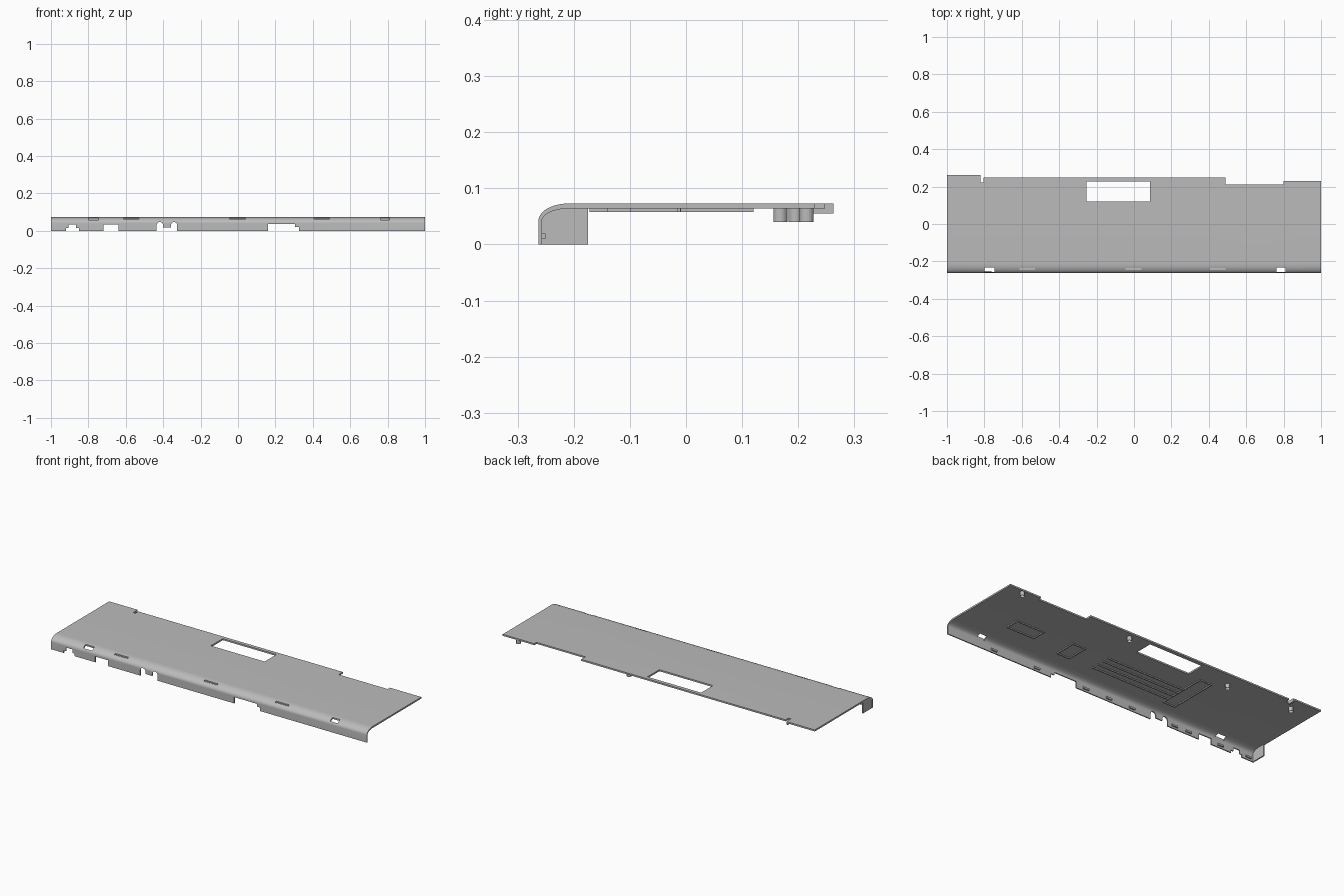
import bpy, bmesh, math

cube = bpy.data.objects.get("Cube")
if cube:
    bpy.data.objects.remove(cube, do_unlink=True)

grey = bpy.data.materials.new("plain grey")
grey.use_nodes = True
color = (0.5, 0.5, 0.5, 1)
grey.diffuse_color = color
grey.node_tree.nodes["Principled BSDF"].inputs["Base Color"].default_value = color

OUT, TOP, UNDER = -0.263, 0.073, 0.064


def make(name, bm):
    bmesh.ops.recalc_face_normals(bm, faces=bm.faces)
    mesh = bpy.data.meshes.new(name)
    bm.to_mesh(mesh)
    bm.free()
    mesh.materials.append(grey)
    ob = bpy.data.objects.new(name, mesh)
    bpy.context.scene.collection.objects.link(ob)
    return ob


def add_box(bm, x0, x1, y0, y1, z0, z1):
    verts = bmesh.ops.create_cube(bm, size=1)["verts"]
    for v in verts:
        v.co.x = x1 if v.co.x > 0 else x0
        v.co.y = y1 if v.co.y > 0 else y0
        v.co.z = z1 if v.co.z > 0 else z0


def boxes(name, items):
    bm = bmesh.new()
    for item in items:
        add_box(bm, *item)
    return make(name, bm)


def prism(name, profile, x0, x1):
    """Extrude a (y, z) profile along x."""
    bm = bmesh.new()
    face = bm.faces.new([bm.verts.new((x0, y, z)) for y, z in profile])
    ext = bmesh.ops.extrude_face_region(bm, geom=[face])["geom"]
    for v in ext:
        if isinstance(v, bmesh.types.BMVert):
            v.co.x = x1
    return make(name, bm)


def arc(cy, cz, ry, rz, steps=10):
    angles = [math.pi / 2 * i / steps for i in range(steps + 1)]
    return [(cy - ry * math.cos(a), cz + rz * math.sin(a)) for a in angles]


# Main shell: flat panel with a rolled front edge and a front wall
outer = [(OUT, 0)] + arc(-0.21, 0.042, 0.053, TOP - 0.042) + [(0.263, TOP)]
inner = [(-0.257, 0)] + arc(-0.21, 0.041, 0.047, UNDER - 0.041) + [(0.263, UNDER)]
shell = prism("cover_shell", outer + inner[::-1], -1, 1)

# Cutters for the stepped back edge, the window, the slots and the wall notches
cuts = []


def cut(*dims):
    cuts.append(boxes("cutter", [dims]))


for x0, x1, y in ((-0.81, 0.5, 0.248), (0.49, 0.8, 0.21), (0.79, 1.1, 0.23),
                  (-0.255, 0.085, None), (-0.82, -0.805, 0.222)):
    if y is None:
        cut(x0, x1, 0.12, 0.227, 0, 0.2)
    else:
        cut(x0, x1, y, 0.4, 0, 0.2)
for x0, x1 in ((-0.8, -0.745), (0.763, 0.81)):
    cut(x0, x1, -0.256, -0.233, 0.045, 0.2)
for x in (-0.57, -0.003, 0.448):
    cut(x - 0.042, x + 0.042, -0.247, -0.235, 0.062, 0.2)
for x0, x1, z in ((-0.92, -0.85, 0.015), (-0.905, -0.865, 0.035), (-0.72, -0.64, 0.033),
                  (-0.435, -0.325, 0.018), (0.16, 0.305, 0.036), (0.3, 0.325, 0.02)):
    cut(x0, x1, -0.3, -0.2, -0.1, z)
for x in (-0.418, -0.342):
    r = 0.017
    top = [(x + r * math.cos(math.pi * i / 10), 0.03 + r * math.sin(math.pi * i / 10))
           for i in range(11)]
    arch = prism("cutter", [(px, z) for px, z in [(x + r, -0.1)] + top + [(x - r, -0.1)]], 0, 0.1)
    for v in arch.data.vertices:
        v.co.x, v.co.y = v.co.y, -0.3 + v.co.x
    arch.data.flip_normals()
    cuts.append(arch)

bpy.context.view_layer.objects.active = shell
for cutter in cuts:
    cutter.hide_render = True
    mod = shell.modifiers.new("cut", "BOOLEAN")
    mod.operation, mod.solver, mod.object = "DIFFERENCE", "EXACT", cutter
    bpy.ops.object.modifier_apply(modifier=mod.name)
for cutter in cuts:
    bpy.data.objects.remove(cutter, do_unlink=True)

bpy.ops.object.select_all(action="DESELECT")
shell.select_set(True)
bpy.ops.object.shade_smooth_by_angle(angle=math.radians(30))

# End wall on one side only, following the rolled edge
prism("end_wall", [(-0.26, 0)] + arc(-0.21, 0.041, 0.05, 0.026) + [(-0.175, 0.067), (-0.175, 0)],
      -0.999, -0.992)

# Screw bosses under the back edge
for i, (x, y) in enumerate(((0.91, 0.215), (0.21, 0.215), (-0.47, 0.168), (-0.86, 0.195))):
    bm = bmesh.new()
    ring = bmesh.ops.create_circle(bm, segments=20, radius=0.0125, cap_ends=True)["verts"]
    face = bm.faces[:][0]
    bore = bmesh.ops.inset_individual(bm, faces=[face], thickness=0.006)
    bmesh.ops.translate(bm, verts=face.verts[:], vec=(0, 0, 0.018))
    rim = [e for e in bm.edges if e.is_boundary]
    up = bmesh.ops.extrude_edge_only(bm, edges=rim)["geom"]
    bmesh.ops.translate(bm, verts=[g for g in up if isinstance(g, bmesh.types.BMVert)],
                        vec=(0, 0, 0.026))
    bmesh.ops.translate(bm, verts=bm.verts, vec=(x, y, 0.04))
    make(f"screw_boss_{i + 1}", bm)

# Thin ribs on the underside
T, LOW = 0.006, 0.058


def frame(x0, x1, y0, y1):
    return [(x0, x1, y0, y0 + T, LOW, 0.066), (x0, x1, y1 - T, y1, LOW, 0.066),
            (x0, x0 + T, y0 + T, y1 - T, LOW, 0.066), (x1 - T, x1, y0 + T, y1 - T, LOW, 0.066)]


boxes("rib_frame_wide", frame(0.57, 0.75, -0.1, -0.015))
boxes("rib_frame_small", frame(0.305, 0.39, -0.14, -0.01))
boxes("rib_frame_long", frame(-0.41, -0.33, -0.172, 0.12))
boxes("long_ribs", [(-0.33, 0.16, y, y + T, LOW, 0.066) for y in (-0.015, -0.055, -0.095, -0.135)])

# Edge rib beside the slit in the back corner
boxes("corner_rib", [(-0.828, -0.82, 0.225, 0.263, 0.055, 0.066)])

# Snap clips on the inside of the front wall
boxes("front_clips", [(x - 0.018, x + 0.018, -0.259, -0.25, 0.01, 0.02)
                      for x in (-0.96, -0.78, -0.57, -0.48, -0.2, -0.05, 0.1, 0.42, 0.7)])
